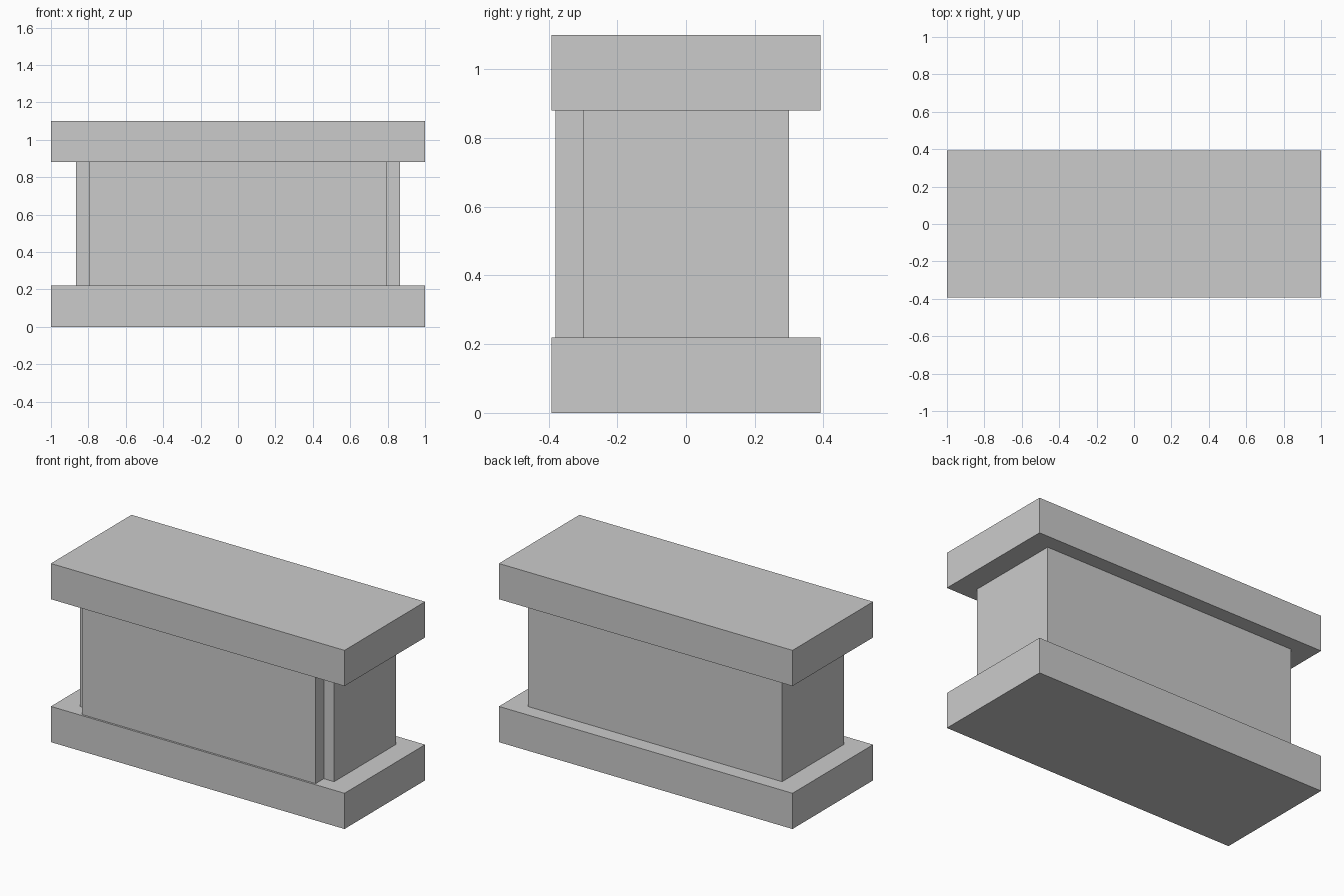
import bpy

if "Cube" in bpy.data.objects:
    bpy.data.objects.remove(bpy.data.objects["Cube"])


def box(name, x, y, z):
    """Add a box spanning the given (min, max) ranges."""
    bpy.ops.mesh.primitive_cube_add(size=1)
    ob = bpy.context.object
    ob.name = name
    ob.location = [(a + b) / 2 for a, b in (x, y, z)]
    ob.scale = [b - a for a, b in (x, y, z)]
    bpy.ops.object.transform_apply(location=False, rotation=False, scale=True)
    return ob


# Matching slabs at the bottom and top
for name, z in (("base_slab", 0.0), ("top_slab", 0.88)):
    box(name, (-1, 1), (-0.392, 0.392), (z, z + 0.22))

# Recessed body between the slabs
box("body", (-0.865, 0.865), (-0.30, 0.30), (0.22, 0.88))

# Raised panel on the front of the body
box("front_panel", (-0.795, 0.795), (-0.38, -0.30), (0.22, 0.88))
